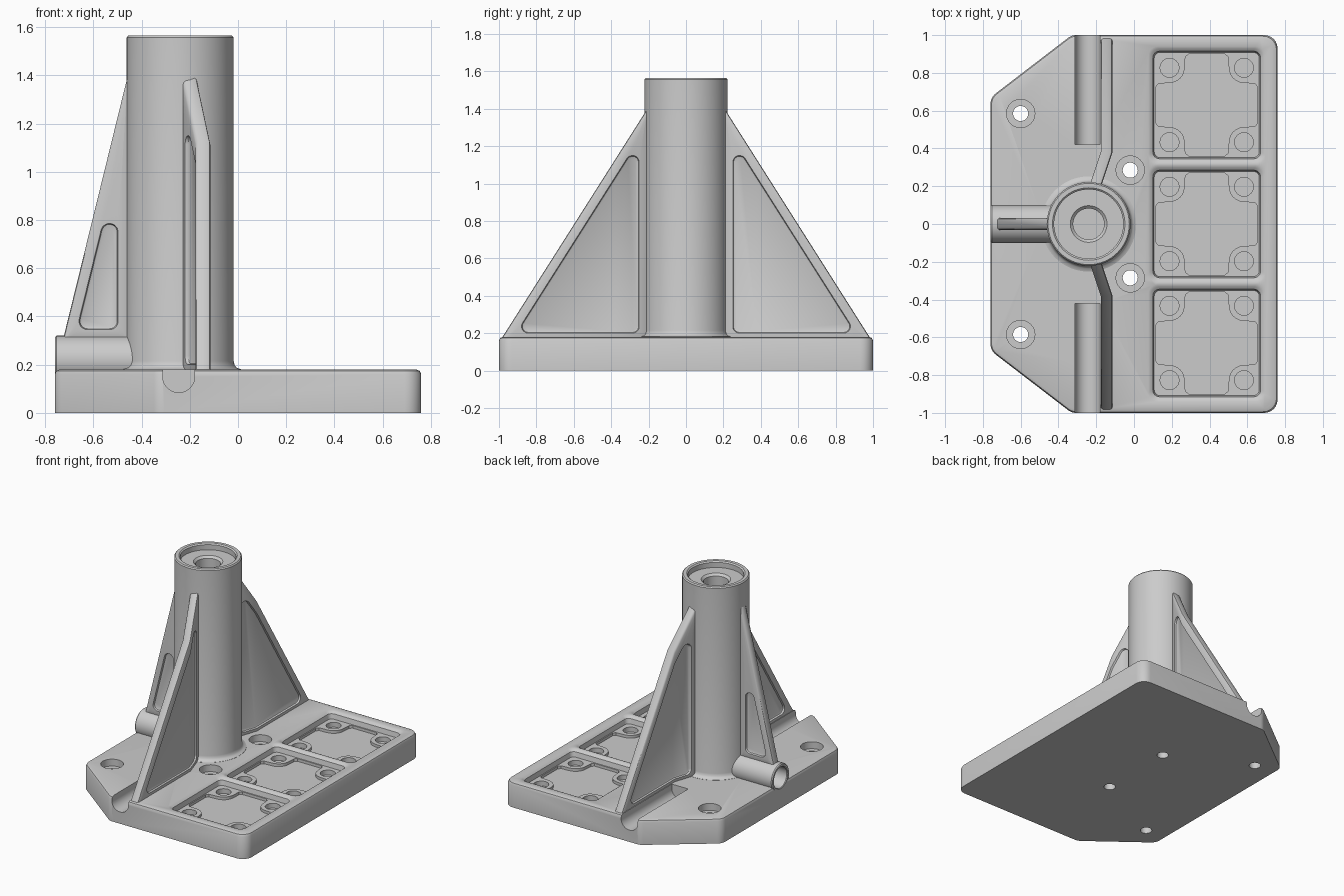
import bpy, bmesh, math
from mathutils import Vector

cube = bpy.data.objects.get("Cube")
if cube:
    bpy.data.objects.remove(cube, do_unlink=True)

grey = bpy.data.materials.new("cast_grey")
grey.use_nodes = True
colour = (0.6, 0.6, 0.6, 1)
grey.diffuse_color = colour
grey.node_tree.nodes["Principled BSDF"].inputs["Base Color"].default_value = colour


def rounded(corners, inset=0.0, r=0.002, n=6):
    """Convex counter-clockwise outline, moved inwards and with round corners."""
    out = []
    pts = [Vector(c) for c in corners]
    for i, p in enumerate(pts):
        a = (p - pts[i - 1]).normalized()
        b = (pts[(i + 1) % len(pts)] - p).normalized()
        na, nb = Vector((a.y, -a.x)), Vector((b.y, -b.x))
        mid = (na + nb).normalized()
        centre = p - mid * ((inset + r) / mid.dot(na))
        turn = na.angle(nb)
        start = math.atan2(na.y, na.x)
        for k in range(n + 1):
            t = start + turn * k / n
            out.append(centre + Vector((math.cos(t), math.sin(t))) * r)
    return out


def circle(r, n=48, centre=(0, 0)):
    return [Vector(centre) + Vector((math.cos(t), math.sin(t))) * r
            for t in (2 * math.pi * k / n for k in range(n))]


def flat(u, v, w):
    return (u, v, w)


def loft(bm, rings, place=flat):
    """Closed solid through a list of (outline, distance) rings."""
    loops = [[bm.verts.new(place(p[0], p[1], w)) for p in ring] for ring, w in rings]
    for lo, hi in zip(loops, loops[1:]):
        for i in range(len(lo)):
            j = (i + 1) % len(lo)
            bm.faces.new((lo[i], lo[j], hi[j], hi[i]))
    bm.faces.new(loops[0][::-1])
    bm.faces.new(loops[-1])


def finish(bm, name):
    bmesh.ops.recalc_face_normals(bm, faces=bm.faces[:])
    mesh = bpy.data.meshes.new(name)
    bm.to_mesh(mesh)
    bm.free()
    mesh.materials.append(grey)
    ob = bpy.data.objects.new(name, mesh)
    bpy.context.collection.objects.link(ob)
    return ob


def smooth(ob):
    bpy.ops.object.select_all(action='DESELECT')
    ob.select_set(True)
    bpy.context.view_layer.objects.active = ob
    bpy.ops.object.shade_smooth_by_angle(angle=math.radians(35))


def square(h):
    return [(-h, -h), (h, -h), (h, h), (-h, h)]


def shifted(ring, x, y):
    return [p + Vector((x, y)) for p in ring]


# Base plate with two clipped corners
plan = [(-0.76, -0.67), (-0.33, -1), (0.76, -1), (0.76, 1), (-0.33, 1), (-0.76, 0.67)]
bm = bmesh.new()
loft(bm, [(rounded(plan, d, 0.07), z)
          for d, z in [(0, 0), (0, 0.16), (0.006, 0.174), (0.02, 0.18)]])
base = finish(bm, "base_plate")

# Cutters: trays, bolt holes, grooves and side bore
bm = bmesh.new()
post = 0.197
for y in (-0.63, 0, 0.63):
    x = 0.385
    loft(bm, [(shifted(rounded(square(h), 0, r), x, y), z)
              for h, r, z in [(0.278, 0.03, 0.13), (0.285, 0.035, 0.165),
                              (0.298, 0.045, 0.175), (0.312, 0.05, 0.181), (0.312, 0.05, 0.25)]])
    floor = []
    for q in range(4):
        turn = math.pi / 2 * q
        part = [Vector((0.27, 0.095)), Vector((0.255, 0.113))]
        part += [Vector((post + 0.08 * math.cos(t), post + 0.08 * math.sin(t)))
                 for t in (math.radians(270 - 15 * k) for k in range(7))]
        part += [Vector((0.113, 0.255)), Vector((0.095, 0.27))]
        c, s = math.cos(turn), math.sin(turn)
        floor += [Vector((c * p.x - s * p.y, s * p.x + c * p.y)) for p in part]
    floor = shifted(floor, x, y)
    loft(bm, [(floor, 0.11), (floor, 0.15)])
    for sx in (-1, 1):
        for sy in (-1, 1):
            ring = circle(0.05, 24, (x + sx * post, y + sy * post))
            loft(bm, [(ring, 0.095), (ring, 0.155)])
for s in (-1, 1):
    for x, y in ((-0.6, 0.585), (-0.02, 0.285)):
        loft(bm, [(circle(r, 32, (x, s * y)), z)
                  for r, z in [(0.04, -0.05), (0.04, 0.13), (0.075, 0.13), (0.075, 0.25)]])
    groove = rounded([(-0.312, 0.085), (-0.18, 0.085), (-0.18, 0.32), (-0.312, 0.32)], 0, 0.065, 10)
    loft(bm, [(groove, s * 0.42), (groove, s * 1.1)], lambda u, v, w: (u, w, v))


def along_x(u, v, w):
    return (w, u, v + 0.22)


loft(bm, [(circle(0.078), -0.85), (circle(0.078), -0.5)], along_x)
cutter = finish(bm, "base_cutter")
cutter.hide_render = True
mod = base.modifiers.new("cuts", 'BOOLEAN')
mod.operation = 'DIFFERENCE'
mod.solver = 'EXACT'
mod.use_self = True
mod.object = cutter
bpy.context.view_layer.update()
graph = bpy.context.evaluated_depsgraph_get()
cut_mesh = bpy.data.meshes.new_from_object(base.evaluated_get(graph))
base.modifiers.clear()
base.data = cut_mesh
bpy.data.objects.remove(cutter, do_unlink=True)
smooth(base)

# Hollow-topped column with a flared foot
bm = bmesh.new()
loft(bm, [(circle(r, 64, (-0.24, 0)), z) for r, z in [
    (0.252, 0.15), (0.252, 0.181), (0.235, 0.187), (0.226, 0.198), (0.222, 0.215),
    (0.222, 1.557), (0.215, 1.565), (0.192, 1.565), (0.183, 1.557), (0.183, 1.52),
    (0.097, 1.52), (0.082, 1.505), (0.082, 1.1)]])
smooth(finish(bm, "column"))

# Side boss tube
bm = bmesh.new()
loft(bm, [(circle(r), x) for r, x in [
    (0.1, -0.4), (0.1, -0.753), (0.094, -0.76), (0.08, -0.76), (0.075, -0.755), (0.075, -0.5)]],
    along_x)
smooth(finish(bm, "boss_tube"))


def rib(bm, outline, mid, half, margin, place):
    """Triangular web with a shallow rounded pocket on each side."""
    half_rings = [(rounded(outline, margin + 0.012, 0.026), half - 0.016),
                  (rounded(outline, margin + 0.004, 0.032), half - 0.012),
                  (rounded(outline, margin, 0.036), half),
                  (rounded(outline, 0.01), half),
                  (rounded(outline, 0.003), half - 0.004),
                  (rounded(outline), half - 0.012)]
    rings = [(o, mid - w) for o, w in half_rings]
    rings += [(o, mid + w) for o, w in reversed(half_rings)]
    loft(bm, rings, place)


# Long ribs, bent towards the column axis
bend = 0.38
for s, name in ((1, "back_rib"), (-1, "front_rib")):
    bm = bmesh.new()
    rib(bm, [(0.2, 0.15), (1.0, 0.15), (0.2, 1.41)], -0.145, 0.031, 0.05,
        lambda u, v, w: (w, s * u, v))
    bmesh.ops.bisect_plane(bm, geom=bm.verts[:] + bm.edges[:] + bm.faces[:],
                           plane_co=(0, s * bend, 0), plane_no=(0, 1, 0))
    for v in bm.verts:
        v.co.x -= max(0, bend - abs(v.co.y)) / 3
    smooth(finish(bm, name))

# Short rib above the tube
bm = bmesh.new()
rib(bm, [(-0.727, 0.3), (-0.452, 0.3), (-0.452, 1.42)], 0, 0.031, 0.045,
    lambda u, v, w: (u, w, v))
smooth(finish(bm, "side_rib"))
